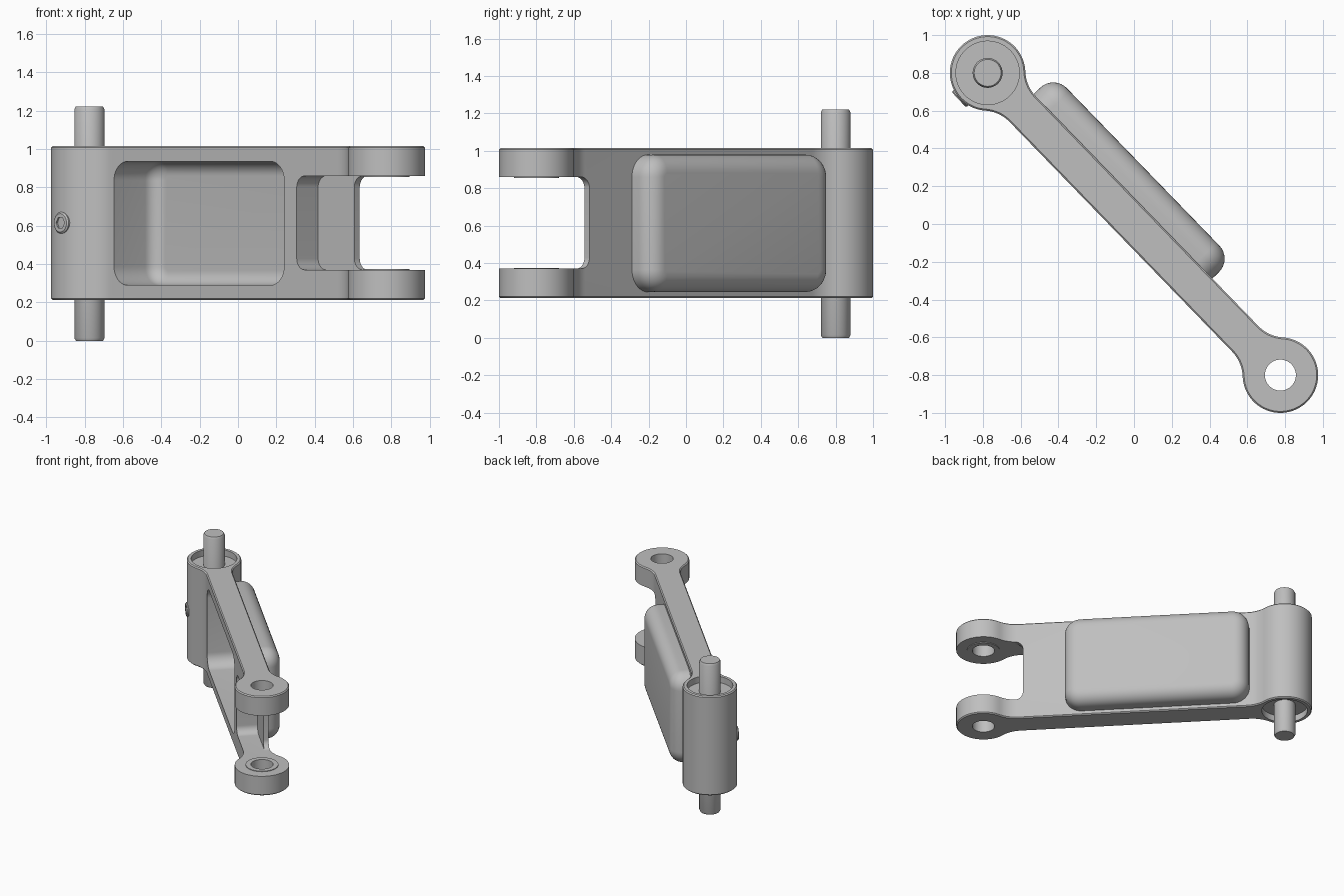
import bpy, bmesh, math
from mathutils import Vector

if "Cube" in bpy.data.objects:
    bpy.data.objects.remove(bpy.data.objects["Cube"])

BOSS = Vector((-0.775, 0.80, 0))           # pin end; the fork end mirrors it
L = 2 * BOSS.length                        # centre-to-centre length
U = -BOSS.normalized()                     # along the arm
V = Vector((-U.y, U.x, 0))                 # across the arm, cover side
Z = Vector((0, 0, 1))
Z0, Z1 = 0.213, 1.015                      # arm bottom and top
FORK = BOSS + U * L

grey = bpy.data.materials.new("plain_grey")
grey.diffuse_color = (0.52, 0.52, 0.52, 1)
grey.use_nodes = True
grey.node_tree.nodes["Principled BSDF"].inputs["Base Color"].default_value = grey.diffuse_color


def P(u, v, z):
    return BOSS + U * u + V * v + Z * z


def loft(name, loops, closed=False):
    """Skin equal-length loops; cap the ends, or join last loop to first."""
    bm = bmesh.new()
    rows = [[bm.verts.new(p) for p in loop] for loop in loops]
    n = len(rows[0])
    pairs = list(zip(rows, rows[1:])) + ([(rows[-1], rows[0])] if closed else [])
    for a, b in pairs:
        for i in range(n):
            j = (i + 1) % n
            bm.faces.new((a[i], a[j], b[j], b[i]))
    if not closed:
        bm.faces.new(rows[0])
        bm.faces.new(rows[-1])
    bmesh.ops.recalc_face_normals(bm, faces=bm.faces)
    me = bpy.data.meshes.new(name)
    bm.to_mesh(me)
    bm.free()
    me.materials.append(grey)
    ob = bpy.data.objects.new(name, me)
    bpy.context.collection.objects.link(ob)
    return ob


def boolean(ob, other, op):
    other.hide_render = True
    m = ob.modifiers.new("cut", 'BOOLEAN')
    m.operation, m.solver, m.object = op, 'EXACT', other
    bpy.context.view_layer.objects.active = ob
    bpy.ops.object.modifier_apply(modifier=m.name)
    bpy.data.objects.remove(other)


def smooth(ob):
    bpy.ops.object.select_all(action='DESELECT')
    ob.select_set(True)
    bpy.context.view_layer.objects.active = ob
    bpy.ops.object.shade_smooth_by_angle(angle=math.radians(30))


def circle(c, r, z, n=64):
    return [Vector((c.x + r * math.cos(2 * math.pi * i / n),
                    c.y + r * math.sin(2 * math.pi * i / n), z)) for i in range(n)]


def arc(cx, cy, r, a0, a1, n):
    return [(cx + r * math.cos(a0 + (a1 - a0) * i / n),
             cy + r * math.sin(a0 + (a1 - a0) * i / n)) for i in range(n + 1)]


def rounded(u0, u1, z0, z1, r, v, d=0.0):
    """Rounded rectangle in the u-z plane at offset v, inset by d."""
    pts = []
    for k, (cu, cz) in enumerate([(u1 - r, z1 - r), (u0 + r, z1 - r),
                                  (u0 + r, z0 + r), (u1 - r, z0 + r)]):
        pts += arc(cu, cz, r - d, k * math.pi / 2, (k + 1) * math.pi / 2, 10)
    return [P(u, v, z) for u, z in pts]


def outline(z, d=0.0):
    """Arm plan: two round ends blended into a straight bar, inset by d."""
    r, rf, h = 0.2, 0.2, 0.097
    cu, cv = math.sqrt((r + rf) ** 2 - (h + rf) ** 2), h + rf
    a, pi = math.atan2(cv, cu), math.pi
    r, rf = r - d, rf + d
    pts = arc(0, 0, r, a, 2 * pi - a, 48)[:-1]
    pts += arc(cu, -cv, rf, pi - a, pi / 2, 10)
    pts += arc(L - cu, -cv, rf, pi / 2, a, 10)[:-1]
    pts += arc(L, 0, r, pi + a, 3 * pi - a, 48)[:-1]
    pts += arc(L - cu, cv, rf, -a, -pi / 2, 10)
    pts += arc(cu, cv, rf, -pi / 2, a - pi, 10)[:-1]
    return [P(u, v, z) for u, v in pts]


def dome(rect, v_base, v_top, r, fillet):
    """Rounded-rectangle layers ending in a quarter-round edge."""
    loops = [rounded(*rect, r, v_base)]
    for i in range(9):
        t = i / 8 * math.pi / 2
        loops.append(rounded(*rect, r, v_top - fillet + fillet * math.sin(t),
                             fillet * (1 - math.cos(t))))
    return loops


# arm body with small chamfers
c = 0.008
arm = loft("link_arm", [outline(Z0, c), outline(Z0 + c), outline(Z1 - c), outline(Z1, c)])

# raised cover on the back, hollowed from the front
boolean(arm, loft("cover", dome((0.25, 1.61, 0.245, 0.98), 0.0, 0.245, 0.12, 0.1)), 'UNION')
boolean(arm, loft("pocket", dome((0.284, 1.56, 0.29, 0.935), -0.3, 0.205, 0.1, 0.075)), 'DIFFERENCE')

# fork: a front recess leaving a thin web, then a slot right through
for u0, v1 in ((1.654, 0.058), (1.926, 0.3)):
    rect = (u0, 2.6, 0.37, 0.86)
    boolean(arm, loft("slot", [rounded(*rect, 0.06, -0.3), rounded(*rect, 0.06, v1)]), 'DIFFERENCE')

# fork pin hole and the shallow recesses in both boss ends
for ctr, r, z0, z1 in ((FORK, 0.082, 0.0, 1.3),
                       (BOSS, 0.168, Z1 - 0.05, 1.3),
                       (BOSS, 0.168, -0.1, Z0 + 0.05)):
    boolean(arm, loft("bore", [circle(ctr, r, z0), circle(ctr, r, z1)]), 'DIFFERENCE')
smooth(arm)

# hinge pin
pin = loft("hinge_pin", [circle(BOSS, 0.071, 0), circle(BOSS, 0.079, 0.015),
                         circle(BOSS, 0.079, 1.207), circle(BOSS, 0.071, 1.222)])
smooth(pin)

# thin raised rings on the inner fork faces
for name, z0, z1 in (("lower_fork_ring", 0.368, 0.375), ("upper_fork_ring", 0.855, 0.862)):
    smooth(loft(name, [circle(FORK, 0.12, z0), circle(FORK, 0.12, z1),
                       circle(FORK, 0.082, z1), circle(FORK, 0.082, z0)], closed=True))

# set screw with hex socket on the boss
D = Vector((-0.73, -0.68, 0)).normalized()
S = Z.cross(D)


def screw_loop(r, depth, hexagon=False, n=36):
    pts = []
    for i in range(n):
        a = 2 * math.pi * i / n
        k = math.cos(math.pi / 6) / math.cos(a % (math.pi / 3) - math.pi / 6) if hexagon else 1
        pts.append(BOSS + Z * 0.615 + D * depth + (S * math.cos(a) + Z * math.sin(a)) * r * k)
    return pts


smooth(loft("set_screw", [screw_loop(0.056, 0.17), screw_loop(0.056, 0.201),
                          screw_loop(0.048, 0.208), screw_loop(0.032, 0.208, True),
                          screw_loop(0.032, 0.185, True)]))
